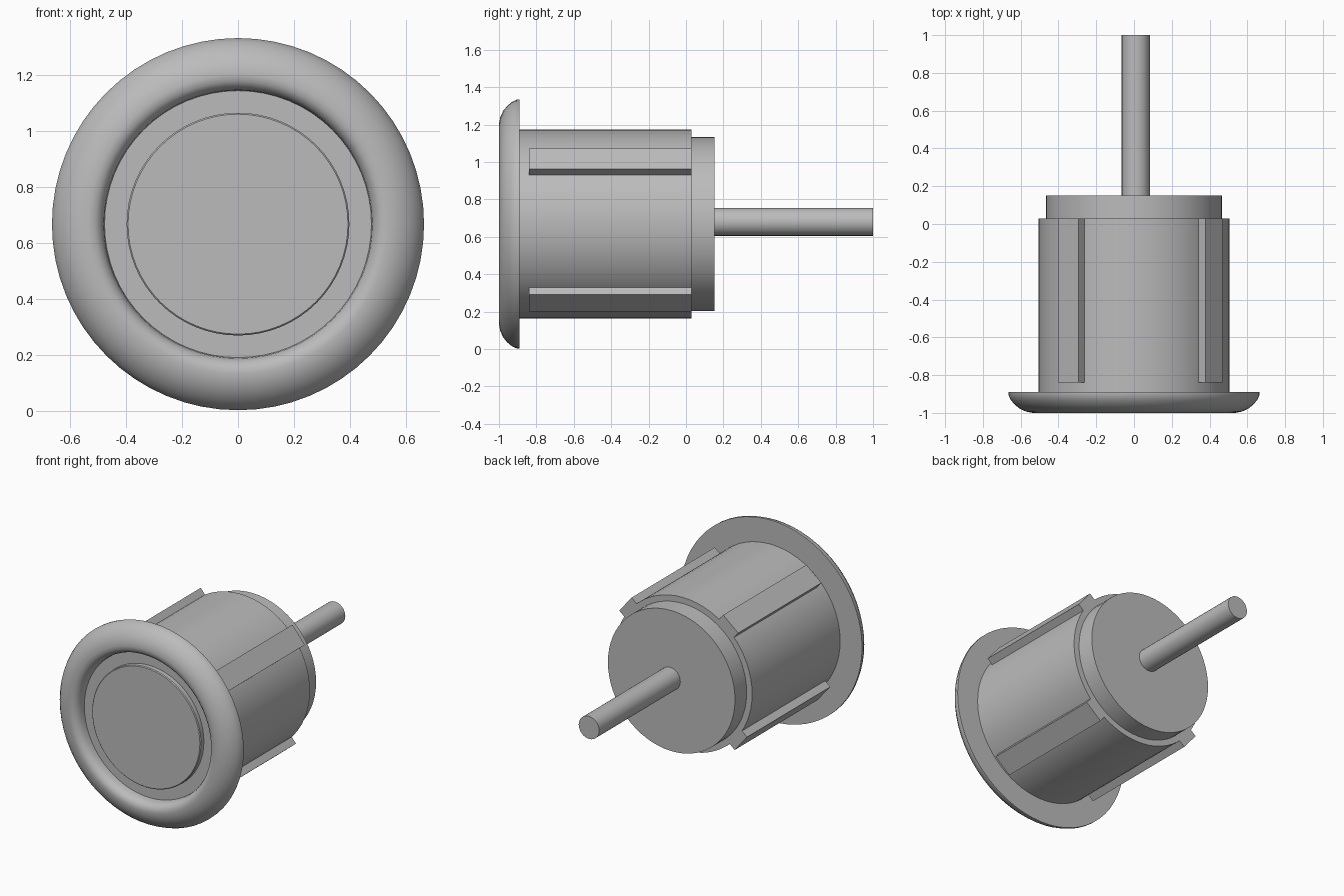
import bpy, bmesh, math
from mathutils import Matrix, Vector

cube = bpy.data.objects.get("Cube")
if cube:
    bpy.data.objects.remove(cube, do_unlink=True)

AXIS_Z = 0.668

# One grey for every part
grey = bpy.data.materials.new("plain grey")
grey.use_nodes = True
colour = (0.5, 0.5, 0.5, 1)
grey.diffuse_color = colour
grey.node_tree.nodes["Principled BSDF"].inputs["Base Color"].default_value = colour


def finish(name, bm, smooth=True):
    bmesh.ops.remove_doubles(bm, verts=bm.verts, dist=1e-5)
    bmesh.ops.recalc_face_normals(bm, faces=bm.faces)
    mesh = bpy.data.meshes.new(name)
    bm.to_mesh(mesh)
    bm.free()
    mesh.materials.append(grey)
    obj = bpy.data.objects.new(name, mesh)
    bpy.context.collection.objects.link(obj)
    if smooth:
        bpy.ops.object.select_all(action="DESELECT")
        obj.select_set(True)
        bpy.context.view_layer.objects.active = obj
        bpy.ops.object.shade_smooth_by_angle(angle=math.radians(35))
    return obj


def lathe(name, profile, steps=64, x=0.0, z=AXIS_Z):
    """Spin (radius, y) points about the front-to-back axis."""
    bm = bmesh.new()
    verts = [bm.verts.new((r, y, 0)) for r, y in profile]
    edges = [bm.edges.new(pair) for pair in zip(verts, verts[1:])]
    bmesh.ops.spin(bm, geom=verts + edges, cent=(0, 0, 0), axis=(0, 1, 0),
                   angle=math.tau, steps=steps, use_duplicate=False)
    bmesh.ops.translate(bm, verts=bm.verts, vec=(x, 0, z))
    return finish(name, bm)


def cylinder(name, radius, y0, y1, **kw):
    return lathe(name, [(0, y0), (radius, y0), (radius, y1), (0, y1)], **kw)


# Rounded front bezel with a recessed floor
lathe("bezel", [(0, -0.89), (0.665, -0.89), (0.665, -0.905), (0.652, -0.932),
                (0.632, -0.956), (0.605, -0.978), (0.572, -0.993), (0.535, -1.0),
                (0.51, -0.996), (0.49, -0.98), (0.48, -0.955), (0.477, -0.925),
                (0, -0.925)])

# Raised disc inside the bezel
lathe("front_disc", [(0, -0.92), (0.398, -0.92), (0.398, -0.955),
                     (0.393, -0.96), (0, -0.96)])

# Barrel, rear cap and rod
cylinder("barrel", 0.505, -0.895, 0.03)
cylinder("rear_cap", 0.465, 0.02, 0.152)
cylinder("rod", 0.075, 0.14, 1.0, steps=24, x=0.01, z=0.68)

# Four long ribs around the barrel
for i, name in enumerate(("upper_left", "upper_right", "lower_right", "lower_left")):
    angle = math.radians(39.5 + 90 * i)
    bm = bmesh.new()
    bmesh.ops.create_cube(bm, size=1)
    bmesh.ops.scale(bm, verts=bm.verts, vec=(0.085, 0.87, 0.142))
    bmesh.ops.translate(bm, verts=bm.verts, vec=(0.505, -0.405, 0))
    bmesh.ops.rotate(bm, verts=bm.verts, cent=(0, 0, 0),
                     matrix=Matrix.Rotation(-angle, 3, "Y"))
    bmesh.ops.translate(bm, verts=bm.verts, vec=Vector((0, 0, AXIS_Z)))
    finish(name + "_rib", bm, smooth=False)
